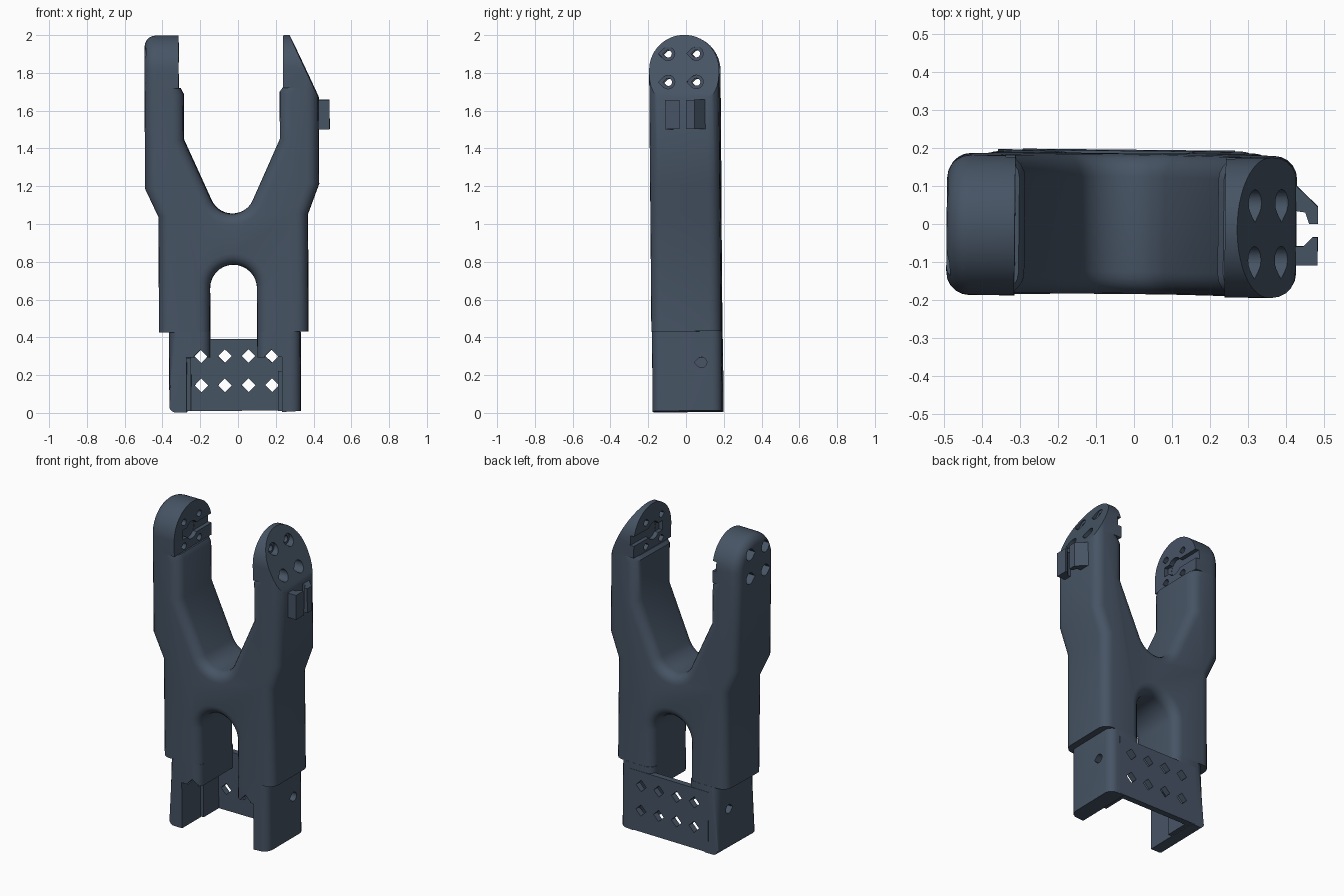
import bpy, bmesh, math
from mathutils import Matrix, Vector

if "Cube" in bpy.data.objects:
    bpy.data.objects.remove(bpy.data.objects["Cube"])

slate = bpy.data.materials.new("slate_blue_plastic")
slate.diffuse_color = (0.062, 0.088, 0.128, 1)
slate.use_nodes = True
slate.node_tree.nodes["Principled BSDF"].inputs["Base Color"].default_value = slate.diffuse_color

parts, cutters = [], []


def place(axis, a, b, t):
    return {'x': (t, a, b), 'y': (a, t, b), 'z': (a, b, t)}[axis]


def prism(name, pts, lo, hi, axis='y', round_edge=None, width=0.06, cutter=False):
    """Extrude a 2D outline along an axis, rounding the chosen rim edges."""
    bm = bmesh.new()
    ends = [[bm.verts.new(place(axis, a, b, t)) for a, b in pts] for t in (lo, hi)]
    bm.faces.new(ends[0])
    bm.faces.new(ends[1])
    n = len(pts)
    for i in range(n):
        j = (i + 1) % n
        bm.faces.new((ends[0][i], ends[0][j], ends[1][j], ends[1][i]))
    bmesh.ops.recalc_face_normals(bm, faces=bm.faces)
    if round_edge:
        k = 'xyz'.index(axis)
        rim = [e for e in bm.edges
               if abs(e.verts[0].co[k] - e.verts[1].co[k]) < 1e-5
               and round_edge((e.verts[0].co + e.verts[1].co) / 2)]
        bmesh.ops.bevel(bm, geom=rim, offset=width, segments=5, profile=0.5,
                        affect='EDGES', clamp_overlap=False)
        bmesh.ops.recalc_face_normals(bm, faces=bm.faces)
    mesh = bpy.data.meshes.new(name)
    bm.to_mesh(mesh)
    bm.free()
    mesh.materials.append(slate)
    ob = bpy.data.objects.new(name, mesh)
    bpy.context.collection.objects.link(ob)
    if cutter:
        ob.hide_render = True
        cutters.append(ob)
    else:
        parts.append(ob)
    return ob


def arc(cx, cy, r, a0, a1, n):
    return [(cx + r * math.cos(math.radians(a0 + (a1 - a0) * i / n)),
             cy + r * math.sin(math.radians(a0 + (a1 - a0) * i / n))) for i in range(n + 1)]


def rect(a0, a1, b0, b1):
    return [(a0, b0), (a1, b0), (a1, b1), (a0, b1)]


def teardrop(cy, cz, r):
    return arc(cy, cz, r, -135, 135, 12) + [(cy - r * 1.41, cz)]


def cut(ob, *tools):
    for t in tools:
        m = ob.modifiers.new("cut", 'BOOLEAN')
        m.operation, m.solver, m.object = 'DIFFERENCE', 'EXACT', t


# Forked body with the arched slot
outline = ([(-.42, .43), (-.42, 1.04), (-.49, 1.19), (-.49, 1.72), (-.30, 1.72),
            (-.285, 1.69), (-.285, 1.45)]
           + arc(-.03, 1.175, .12, 203.7, 336.3, 14)
           + [(.225, 1.45), (.225, 1.70), (.24, 1.72), (.43, 1.72), (.43, 1.21),
              (.37, 1.05), (.37, .43)]
           + [(.10, .43)] + arc(-.025, .66, .125, 0, 180, 16) + [(-.15, .43)])
body = prism("forked_body", outline, -.185, .185,
             round_edge=lambda c: .431 < c.z < 1.719)

# Round arm tips
tip = [(-.185, 1.72)] + arc(0, 1.815, .185, 180, 0, 28) + [(.185, 1.72)]
left_tip = prism("left_arm_tip", tip, -.49, -.31, 'x',
                 lambda c: c.x < -.4 and c.z > 1.721)
right_tip = prism("right_arm_tip", tip, .245, .43, 'x',
                  lambda c: c.x > .4 and c.z > 1.721)

# Slanted trim of the right arm
slant = prism("slant_cutter", [(.254, 2.05), (.453, 1.62), (.8, 1.62), (.8, 2.05)],
              -.4, .4, cutter=True)
cut(body, slant)
cut(right_tip, slant)

# Screw holes through both tips, with wider bores from outside
for y in (-.085, .065):
    for z in (1.75, 1.90):
        hole = prism("hole_cutter", teardrop(y, z, .02), -.7, .7, 'x', cutter=True)
        lbore = prism("bore_cutter", teardrop(y, z, .036), -.7, -.40, 'x', cutter=True)
        rbore = prism("bore_cutter", teardrop(y, z, .036), .30, .7, 'x', cutter=True)
        cut(left_tip, hole, lbore)
        cut(right_tip, hole, rbore)
        if z < 1.8:
            cut(body, hole, lbore, rbore)

# Hub recess and groove on the inner faces
for ob, lo, hi in ((left_tip, -.335, -.25), (right_tip, .18, .27)):
    groove = prism("groove_cutter", rect(-.10, .3, 1.795, 1.855), lo, hi, 'x', cutter=True)
    hub = prism("hub_cutter", arc(-.01, 1.825, .055, 0, 345, 23), lo - .002, hi + .002,
                'x', cutter=True)
    cut(ob, groove, hub)

# Legs of the lower socket
legs = []
for name, outer, inner, slot in (("left_leg", -.367, -.275, -.15),
                                 ("right_leg", .328, .23, .10)):
    s = 1 if outer > 0 else -1
    foot = [(outer, .01)] if s > 0 else arc(-.332, .04, .035, 180, 270, 5)
    pts = foot + [(inner, .005), (inner, .295), (slot, .295), (slot, .43), (outer, .43)]
    legs.append(prism(name, pts, -.182, .186,
                      round_edge=lambda c, o=outer, w=slot:
                      .05 < c.z < .42 and (abs(c.x - o) < .01 or abs(c.x - w) < .01),
                      width=.05))
    a, b = sorted((inner + s * .002, inner - s * .022))
    prism(name + "_inner_rib", rect(a, b, .01, .292 if s < 0 else .22), 0, .16)
    # Side screw hole
    ends = sorted((outer - s * .07, outer + s * .1))
    cut(legs[-1], prism("side_hole_cutter", teardrop(.08, .265, .028), *ends, 'x',
                        cutter=True))

# Perforated back plate
plate = prism("back_plate", rect(-.30, .26, .01, .39), .150, .188)
for x in (-.20, -.075, .05, .175):
    for z in (.145, .30):
        d = prism("diamond_cutter", arc(x, z, .036, 0, 270, 3), -.5, .5, cutter=True)
        cut(plate, d)
        if z > .2 and x < -.15:
            cut(legs[0], d)
        if z > .2 and x > .15:
            cut(legs[1], d)

# Cable clips on the right arm
prism("front_clip", [(.42, -.10), (.488, -.10), (.488, -.025), (.475, -.025),
                     (.45, -.05), (.42, -.05)], 1.50, 1.655, 'z')
prism("rear_clip", [(.42, .12), (.488, .055), (.488, .01), (.465, .01),
                    (.455, .04), (.42, .045)], 1.50, 1.655, 'z')

# Bake the cuts, add the slight lean and smooth the rounded faces
up = Matrix.Translation((0, 0, 1))
lean = (up @ Matrix.Rotation(.008, 4, 'X') @ Matrix.Rotation(-.005, 4, 'Y')
        @ Matrix.Rotation(-.01, 4, 'Z') @ up.inverted())
bpy.context.view_layer.update()
deps = bpy.context.evaluated_depsgraph_get()
baked = [bpy.data.meshes.new_from_object(o.evaluated_get(deps)) for o in parts]
for ob, mesh in zip(parts, baked):
    ob.modifiers.clear()
    mesh.transform(lean)
    ob.data = mesh
for c in cutters:
    bpy.data.objects.remove(c)
for ob in parts:
    ob.select_set(True)
bpy.context.view_layer.objects.active = body
bpy.ops.object.shade_smooth_by_angle(angle=math.radians(32))
